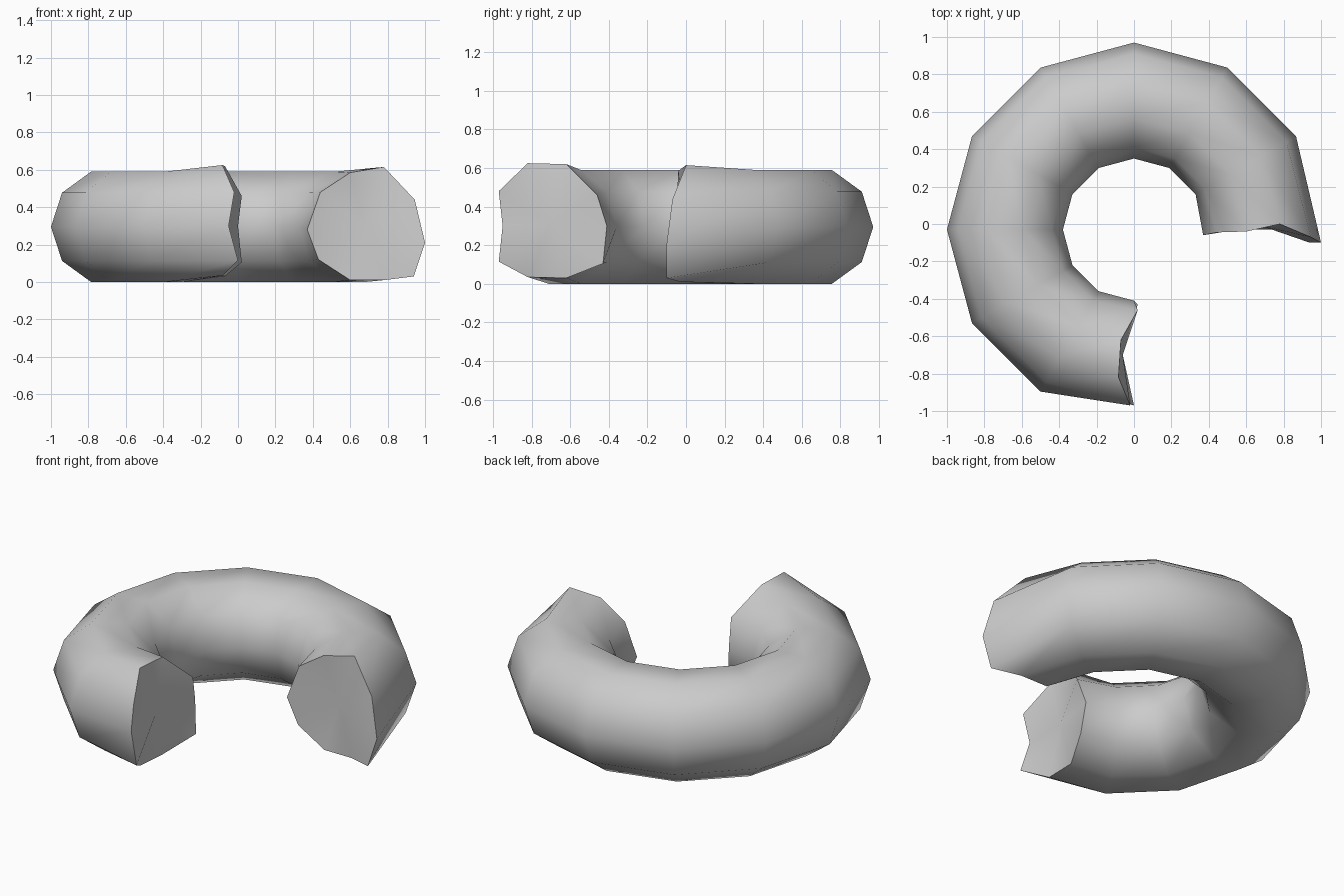
import bpy, bmesh
from math import sin, cos, radians

if "Cube" in bpy.data.objects:
    bpy.data.objects.remove(bpy.data.objects["Cube"])

MAJOR, MINOR, CY, CZ = 0.69, 0.31, -0.03, 0.295


def ring(angle):
    """Ten-sided tube section at an angle round the doughnut."""
    pts = []
    for k in range(10):
        t = radians(36 * k)
        r = MAJOR + MINOR * cos(t)
        pts.append((r * cos(radians(angle)), CY + r * sin(radians(angle)), CZ + MINOR * sin(t)))
    return pts


# ragged bitten sections at the two ends
right_bite = [(1.0, -.10, .21), (.945, -.07, .44), (.78, 0, .615), (.60, -.04, .585), (.44, -.045, .48),
              (.37, -.06, .28), (.43, -.04, .12), (.60, -.03, .01), (.78, -.03, .01), (.94, -.10, .03)]
front_bite = [(-.05, -.95, .30), (-.02, -.97, .48), (-.083, -.82, .625), (-.07, -.62, .62), (.02, -.46, .46),
              (0, -.41, .30), (.02, -.43, .105), (-.07, -.62, .03), (-.08, -.82, .035), (0, -.97, .115)]

bm = bmesh.new()
sections = [right_bite] + [ring(a) for a in range(30, 270, 30)] + [front_bite]
loops = [[bm.verts.new(p) for p in s] for s in sections]

# tube skin
for a, b in zip(loops, loops[1:]):
    for k in range(10):
        j = (k + 1) % 10
        bm.faces.new((a[k], a[j], b[j], b[k]))

# bite faces, slightly hollow
for loop, centre in ((loops[0], (.68, -.01, .30)), (loops[-1], (-.06, -.70, .31))):
    c = bm.verts.new(centre)
    for k in range(10):
        bm.faces.new((loop[k], loop[(k + 1) % 10], c))

bmesh.ops.recalc_face_normals(bm, faces=bm.faces)
mesh = bpy.data.meshes.new("bitten_doughnut")
bm.to_mesh(mesh)
bm.free()
obj = bpy.data.objects.new("bitten_doughnut", mesh)
bpy.context.collection.objects.link(obj)
bpy.context.view_layer.objects.active = obj
obj.select_set(True)
bpy.ops.object.shade_smooth_by_angle(angle=radians(65))
